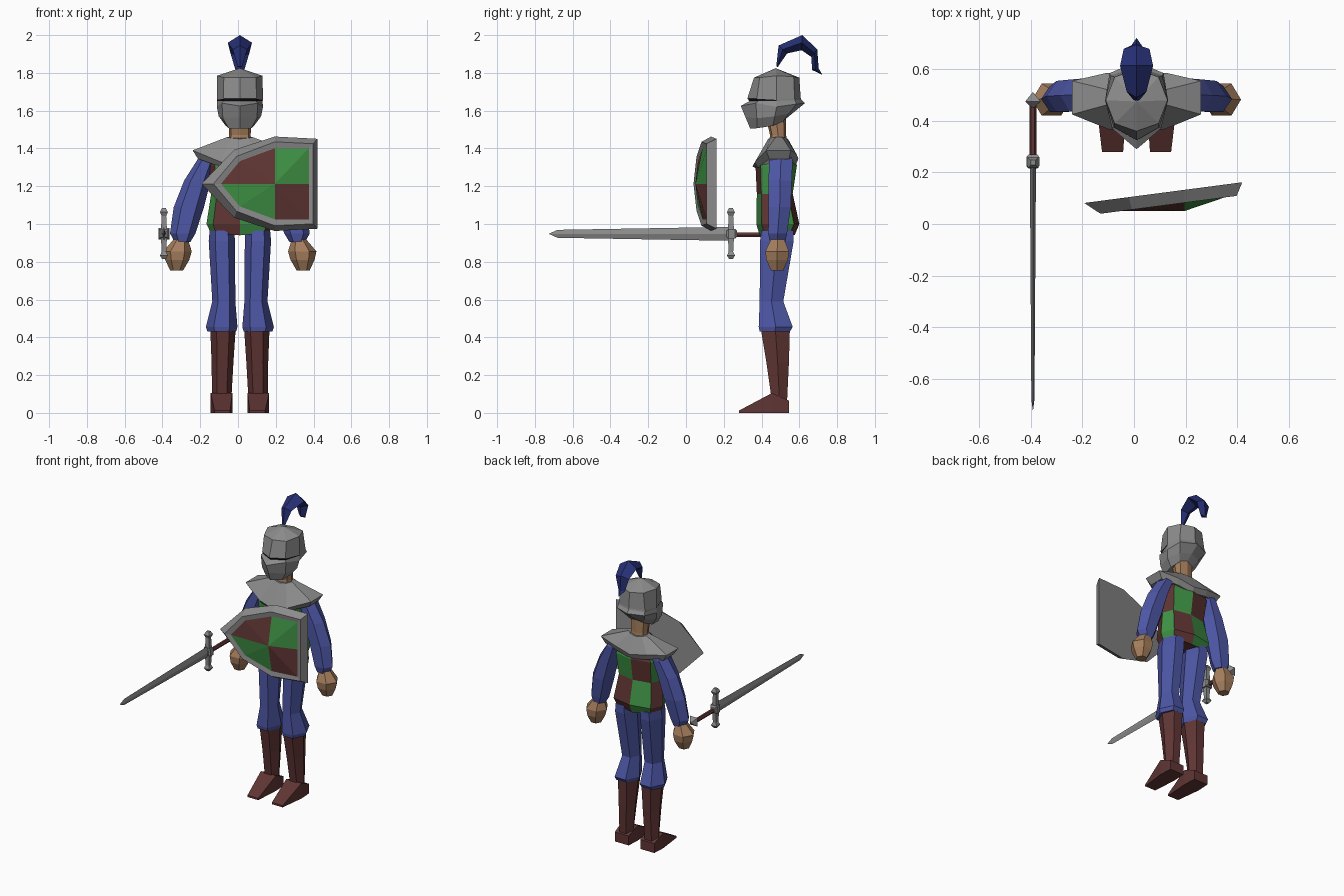
import bpy, bmesh, math

if "Cube" in bpy.data.objects:
    bpy.data.objects.remove(bpy.data.objects["Cube"])

CX = 0.01  # body centre line


def material(name, rgb):
    m = bpy.data.materials.new(name)
    m.diffuse_color = (*rgb, 1)
    m.use_nodes = True
    m.node_tree.nodes["Principled BSDF"].inputs["Base Color"].default_value = m.diffuse_color
    return m


STEEL = material("steel grey", (0.26, 0.26, 0.26))
RED = material("maroon", (0.115, 0.036, 0.034))
GREEN = material("green", (0.05, 0.29, 0.06))
SKIN = material("skin", (0.38, 0.21, 0.11))
BLUE = material("cloth blue", (0.075, 0.095, 0.38))
NAVY = material("plume blue", (0.02, 0.03, 0.18))
BLACK = material("slit black", (0.008, 0.008, 0.01))


def loft(name, rings, mats, rule=None):
    """Skin rings of points; one-point rings become tips, open ends get caps.
    rule(row, sector) picks the material slot."""
    bm = bmesh.new()
    loops = [[bm.verts.new(p) for p in ring] for ring in rings]
    for row, (a, b) in enumerate(zip(loops, loops[1:])):
        n = max(len(a), len(b))
        for j in range(n):
            k = (j + 1) % n
            quad = []
            for v in (a[j % len(a)], a[k % len(a)], b[k % len(b)], b[j % len(b)]):
                if v not in quad:
                    quad.append(v)
            f = bm.faces.new(quad)
            f.material_index = rule(row, j) if rule else 0
    for end in (loops[0], loops[-1]):
        if len(end) > 2:
            bm.faces.new(end)
    bmesh.ops.recalc_face_normals(bm, faces=bm.faces[:])
    me = bpy.data.meshes.new(name)
    bm.to_mesh(me)
    bm.free()
    for m in mats:
        me.materials.append(m)
    ob = bpy.data.objects.new(name, me)
    bpy.context.collection.objects.link(ob)
    return ob


def mirrored(half):
    """Full ring from its +x half, listed front to back."""
    full = half + [(-x, y, z) for x, y, z in reversed(half[1:-1])]
    return [(x + CX, y, z) for x, y, z in full]


def oval(z, hw, y0, y1, dz=0.0):
    """Eight-sided body ring; dz lifts the sides."""
    ym, hy = (y0 + y1) / 2, (y1 - y0) / 2
    return mirrored([(0, y0, z), (hw * .8, ym - hy * .75, z + dz / 2), (hw, ym, z + dz),
                     (hw * .8, ym + hy * .75, z + dz / 2), (0, y1, z)])


def hexa(s, z, x0, x1, y0, y1):
    """Six-sided limb ring between the given limits on side s."""
    ring = []
    for i in range(6):
        a = i * math.pi / 3
        ring.append((CX + s * ((x0 + x1) / 2 + (x1 - x0) / 2 * math.cos(a)),
                     (y0 + y1) / 2 + (y1 - y0) / 2 * math.sin(a) / .866, z))
    return ring


def box_ring(y, x0, x1, z0, z1):
    return [(x0, y, z0), (x1, y, z0), (x1, y, z1), (x0, y, z1)]


# chequered tunic
loft("tunic", [oval(.94, .16, .39, .575, .025), oval(1.0, .177, .372, .60),
               oval(1.16, .152, .375, .565), oval(1.31, .165, .368, .587),
               oval(1.41, .11, .42, .55)],
     [RED, GREEN], lambda row, j: (j + 1 + (row >= 2)) % 2)

# neck
loft("neck", [oval(1.40, .062, .435, .54), oval(1.47, .057, .445, .53),
              oval(1.58, .062, .42, .53)], [SKIN])

# shoulder cape of plate
loft("shoulder_plate", [
    mirrored([(0, .435, 1.45), (.045, .445, 1.455), (.068, .475, 1.46),
              (.068, .51, 1.46), (.045, .53, 1.455), (0, .54, 1.45)]),
    mirrored([(0, .352, 1.305), (.105, .366, 1.33), (.25, .425, 1.39),
              (.25, .555, 1.39), (.12, .585, 1.37), (0, .595, 1.345)]),
    mirrored([(0, .372, 1.295), (.095, .385, 1.30), (.222, .44, 1.345),
              (.222, .545, 1.345), (.11, .57, 1.33), (0, .58, 1.31)])], [STEEL])

# helmet with eye slit, pointed visor and flared neck guard
loft("helmet", [
    [(CX, .475, 1.825)],
    mirrored([(0, .36, 1.775), (.085, .39, 1.775), (.12, .48, 1.785),
              (.085, .57, 1.78), (0, .60, 1.775)]),
    mirrored([(0, .325, 1.665), (.088, .375, 1.663), (.122, .48, 1.657),
              (.1, .575, 1.665), (0, .607, 1.67)]),
    mirrored([(0, .335, 1.65), (.086, .38, 1.65), (.12, .48, 1.652),
              (.1, .577, 1.655), (0, .61, 1.66)]),
    mirrored([(0, .29, 1.625), (.095, .37, 1.64), (.122, .48, 1.62),
              (.105, .585, 1.635), (0, .63, 1.64)]),
    mirrored([(0, .315, 1.565), (.09, .375, 1.56), (.112, .47, 1.57),
              (.075, .545, 1.585), (0, .575, 1.595)]),
    mirrored([(0, .34, 1.505), (.06, .375, 1.507), (.075, .46, 1.52),
              (.05, .515, 1.545), (0, .53, 1.56)])],
     [STEEL, BLACK], lambda row, j: int(row == 2 and j in (0, 1, 6, 7)))


# curling plume: upper point, half width, lower point at each station
def plume_ring(y0, z0, w, y1, z1):
    ym, zm = (y0 + y1) / 2, (z0 + z1) / 2
    return [(CX, y0, z0), (CX + w, ym, zm), (CX, y1, z1), (CX - w, ym, zm)]


loft("plume", [plume_ring(.478, 1.835, .012, .485, 1.83),
               plume_ring(.49, 1.945, .038, .535, 1.903),
               plume_ring(.615, 2.0, .064, .612, 1.92),
               plume_ring(.695, 1.925, .05, .663, 1.885),
               plume_ring(.702, 1.825, .025, .668, 1.815),
               [(CX, .722, 1.79)]], [NAVY])

# limbs, both sides
for s, side in ((-1, "right"), (1, "left")):
    loft(side + "_sleeve", [hexa(s, 1.385, .14, .20, .46, .54),
                            hexa(s, 1.34, .125, .225, .44, .565),
                            hexa(s, 1.23, .155, .295, .437, .56),
                            hexa(s, 1.09, .19, .35, .437, .555),
                            hexa(s, .95, .235, .37, .435, .535),
                            hexa(s, .905, .262, .345, .445, .525)], [BLUE])
    loft(side + "_hand", [hexa(s, .92, .275, .35, .45, .52),
                          hexa(s, .855, .255, .405, .42, .545),
                          hexa(s, .81, .268, .395, .425, .54),
                          hexa(s, .755, .30, .37, .45, .515)], [SKIN])
    loft(side + "_trouser", [hexa(s, .965, .03, .16, .40, .57),
                             hexa(s, .91, .026, .165, .392, .57),
                             hexa(s, .59, .024, .146, .39, .515),
                             hexa(s, .455, .013, .18, .385, .565),
                             hexa(s, .43, .02, .172, .39, .55)], [BLUE])
    loft(side + "_boot", [hexa(s, .45, .022, .157, .395, .55),
                          hexa(s, .27, .034, .15, .425, .545),
                          hexa(s, .06, .046, .147, .455, .535)], [RED])
    loft(side + "_foot", [box_ring(y, CX + s * a, CX + s * b, 0, h) for y, a, b, h in
                          ((.545, .045, .15, .065), (.455, .04, .155, .105),
                           (.28, .052, .134, .012))], [RED])

# sword held pointing forward
SX, SZ = -.392, .948


def diamond(y, w, h):
    return [(SX + w, y, SZ), (SX, y, SZ + h), (SX - w, y, SZ), (SX, y, SZ - h)]


loft("sword_blade", [diamond(.24, .012, .037), diamond(-.68, .006, .021),
                     [(SX, -.727, SZ)]], [STEEL])
loft("sword_grip", [[(SX + .014 * math.cos(i * math.pi / 3), y,
                      SZ - .006 + .014 * math.sin(i * math.pi / 3)) for i in range(6)]
                    for y in (.25, .47)], [RED])
loft("sword_pommel", [[(SX, .447, SZ)], box_ring(.475, SX - .03, SX + .03, SZ - .03, SZ + .03),
                      [(SX, .512, SZ)]], [STEEL])
loft("guard_block", [box_ring(y, SX - r, SX + r, SZ - r, SZ + r)
                     for y, r in ((.215, .016), (.225, .025), (.26, .025), (.27, .016))], [STEEL])
loft("crossguard", [[(SX + a * r, .238 + b * r, SZ + z) for a, b in
                     ((-1, -1), (1, -1), (1, 1), (-1, 1))]
                    for z, r in ((-.133, .01), (-.115, .021), (-.095, .012), (0, .017),
                                 (.095, .012), (.115, .021), (.137, .01))], [STEEL])


# quartered shield, turned slightly about the vertical axis
def shield_ring(half, depth):
    """Outline from tip over the top to the mid right edge, mirrored below."""
    full = half + [(x, -z) for x, z in reversed(half[1:-1])]
    return [(x, .082 + (x + .19) * .131 - depth, 1.213 + z) for x, z in full]


outer = [(-.193, 0), (-.02, .18), (.195, .25), (.42, .238), (.42, 0)]
ridge = [(-.13, 0), (-.008, .145), (.195, .222), (.398, .212), (.398, 0)]
field = [(-.09, 0), (.01, .12), (.195, .188), (.375, .188), (.375, 0)]
loft("shield", [shield_ring(outer, 0), shield_ring(ridge, .05), shield_ring(field, .045),
                [(.195, .05, 1.213)]],
     [STEEL, RED, GREEN],
     lambda row, j: 0 if row < 2 else 1 + (j // 2) % 2)
